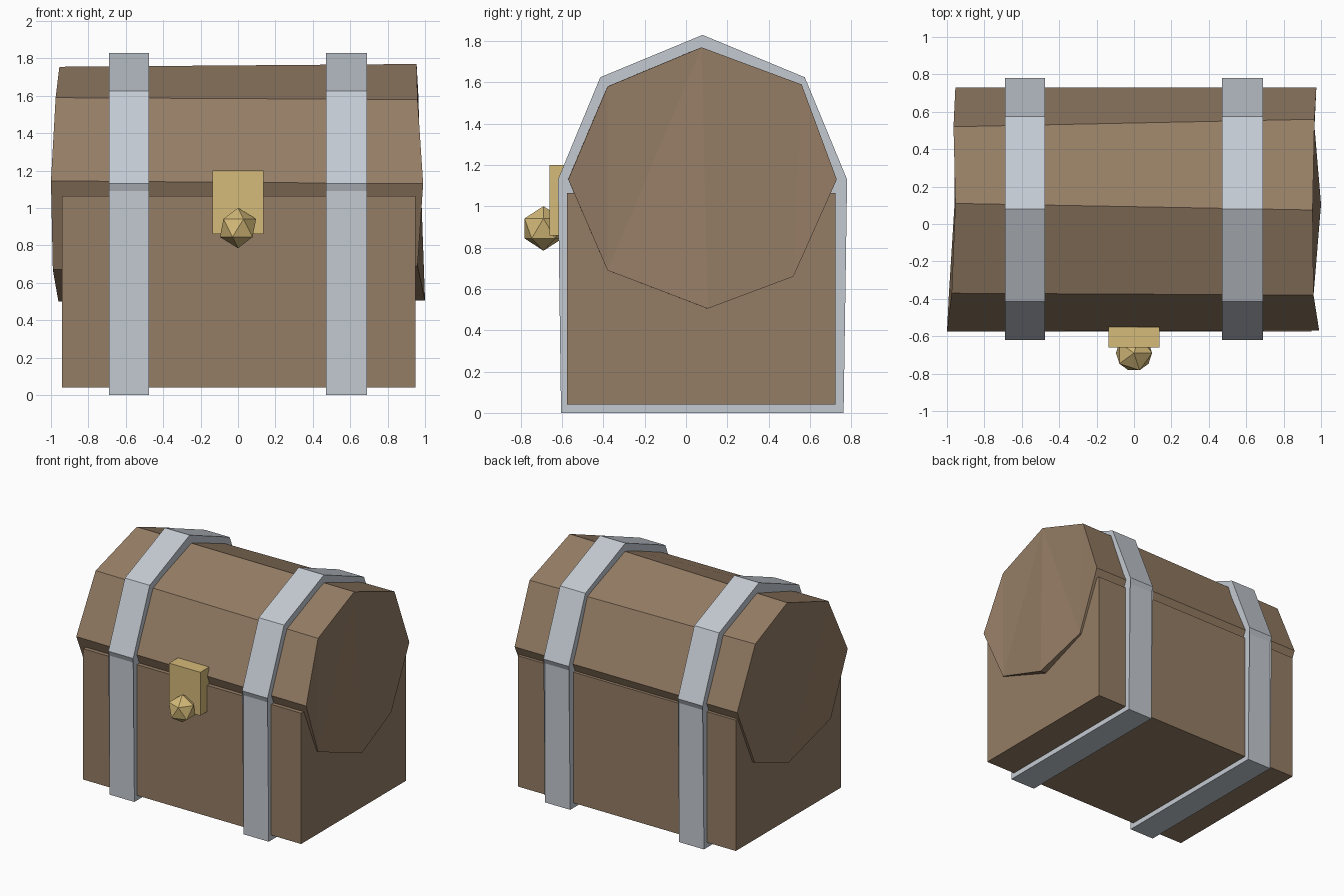
import bpy
import bmesh
from mathutils import Vector

cube = bpy.data.objects.get("Cube")
if cube:
    bpy.data.objects.remove(cube, do_unlink=True)


def make_material(name, rgb):
    mat = bpy.data.materials.new(name)
    mat.use_nodes = True
    colour = (*rgb, 1.0)
    mat.diffuse_color = colour
    shader = mat.node_tree.nodes["Principled BSDF"]
    shader.inputs["Base Color"].default_value = colour
    shader.inputs["Roughness"].default_value = 0.8
    return mat


wood = make_material("brown wood", (0.30, 0.205, 0.13))
iron = make_material("grey iron", (0.55, 0.59, 0.64))
brass = make_material("yellow brass", (0.66, 0.49, 0.19))


def finish(name, bm, mat):
    """Turn a bmesh into a flat shaded object of one material."""
    bmesh.ops.recalc_face_normals(bm, faces=bm.faces)
    mesh = bpy.data.meshes.new(name)
    bm.to_mesh(mesh)
    bm.free()
    mesh.materials.append(mat)
    obj = bpy.data.objects.new(name, mesh)
    bpy.context.collection.objects.link(obj)
    return obj


def box(name, low, high, mat):
    bm = bmesh.new()
    bmesh.ops.create_cube(bm, size=1)
    low, high = Vector(low), Vector(high)
    for v in bm.verts:
        v.co = (low + high) / 2 + v.co * (high - low)
    return finish(name, bm, mat)


def loft(name, end_a, end_b, mat):
    """Join two matching outlines with side faces and cap both ends."""
    bm = bmesh.new()
    a = [bm.verts.new(p) for p in end_a]
    b = [bm.verts.new(p) for p in end_b]
    for i in range(len(a)):
        j = (i + 1) % len(a)
        bm.faces.new((a[i], a[j], b[j], b[i]))
    caps = [bm.faces.new(a), bm.faces.new(b)]
    bmesh.ops.triangulate(bm, faces=caps)
    return finish(name, bm, mat)


# Chest body
box("chest_body", (-0.94, -0.575, 0.04), (0.95, 0.725, 1.065), wood)

# Uneven eight-sided barrel lid, sunk into the body
lid_right = [(-0.955, 0.11, 1.755), (-0.965, 0.52, 1.59), (-0.955, 0.73, 1.13),
             (-0.96, 0.52, 0.66), (-0.96, 0.1, 0.5), (-0.99, -0.38, 0.67),
             (-1.0, -0.575, 1.145), (-0.975, -0.37, 1.59)]
lid_left = [(0.955, 0.075, 1.77), (0.965, 0.56, 1.59), (0.975, 0.73, 1.13),
            (0.965, 0.52, 0.66), (1.0, 0.105, 0.505), (0.96, -0.38, 0.69),
            (0.99, -0.57, 1.13), (0.96, -0.38, 1.58)]
loft("barrel_lid", lid_right, lid_left, wood)

# Iron straps around body and lid
strap = [(-0.605, 0), (0.763, 0), (0.763, 1.09), (0.78, 1.13), (0.575, 1.625),
         (0.08, 1.83), (-0.415, 1.625), (-0.62, 1.13), (-0.605, 1.09)]
for side, x0, x1 in (("right", -0.69, -0.475), ("left", 0.47, 0.69)):
    loft(side + "_strap", [(x0, y, z) for y, z in strap],
         [(x1, y, z) for y, z in strap], iron)

# Brass latch plate and faceted knob
box("latch_plate", (-0.135, -0.66, 0.86), (0.135, -0.55, 1.2), brass)
knob = bmesh.new()
bmesh.ops.create_icosphere(knob, subdivisions=1, radius=0.108)
bmesh.ops.translate(knob, verts=knob.verts, vec=(0, -0.69, 0.893))
finish("latch_knob", knob, brass)
